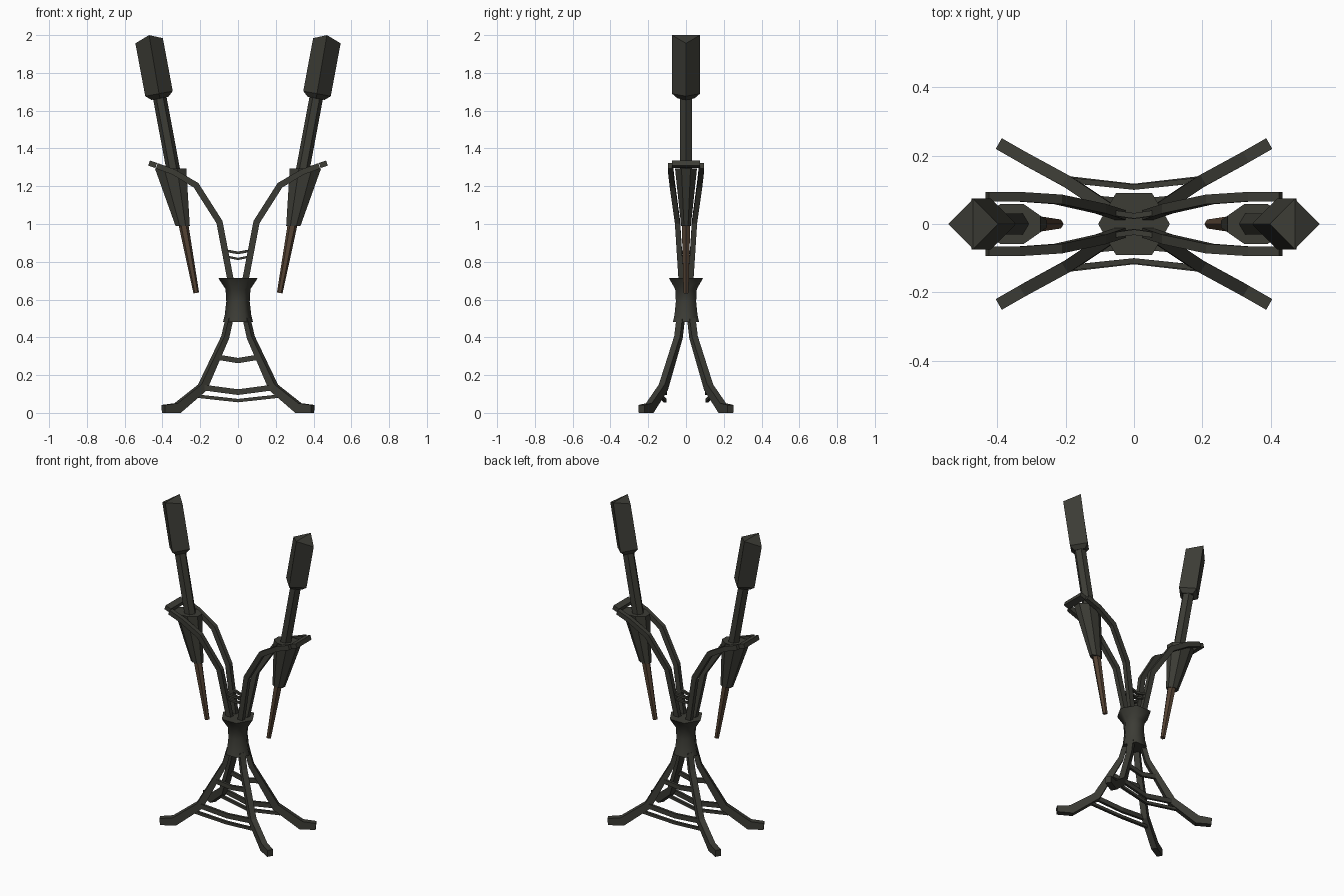
import bpy, bmesh, math
from mathutils import Vector

cube = bpy.data.objects.get("Cube")
if cube:
    bpy.data.objects.remove(cube)


def material(name, rgb):
    m = bpy.data.materials.new(name)
    m.use_nodes = True
    m.diffuse_color = (*rgb, 1)
    bsdf = m.node_tree.nodes["Principled BSDF"]
    bsdf.inputs["Base Color"].default_value = (*rgb, 1)
    bsdf.inputs["Roughness"].default_value = 0.8
    return m


iron = material("dark_iron", (0.045, 0.045, 0.036))
wood = material("brown_wood", (0.09, 0.056, 0.034))


def finish(bm, name, mat):
    bmesh.ops.recalc_face_normals(bm, faces=bm.faces)
    me = bpy.data.meshes.new(name)
    bm.to_mesh(me)
    bm.free()
    me.materials.append(mat)
    ob = bpy.data.objects.new(name, me)
    bpy.context.collection.objects.link(ob)
    return ob


def skin(rings):
    """Join equal rings of points into a capped solid."""
    bm = bmesh.new()
    loops = [[bm.verts.new(p) for p in r] for r in rings]
    n = len(loops[0])
    for a, b in zip(loops, loops[1:]):
        for i in range(n):
            j = (i + 1) % n
            bm.faces.new((a[i], a[j], b[j], b[i]))
    bm.faces.new(loops[0])
    bm.faces.new(loops[-1])
    return bm, loops


def strip(name, path, side, width, heights):
    """Sweep a rectangular bar along a path; side is its width direction."""
    pts = [Vector(p) for p in path]
    side = Vector(side).normalized()
    rings = []
    for i, p in enumerate(pts):
        t = Vector()
        if i > 0:
            t += (p - pts[i - 1]).normalized()
        if i < len(pts) - 1:
            t += (pts[i + 1] - p).normalized()
        up = side.cross(t).normalized() * heights[i] / 2
        w = side * width / 2
        ring = [p + w + up, p - w + up, p - w - up, p + w - up]
        for v in ring:
            v.z = max(v.z, 0)
        rings.append(ring)
    return finish(skin(rings)[0], name, iron)


def tube(rows, sides, turn=0.0, tilt=0.0):
    """Rings of (x, z, radius x, radius y), tilted about y."""
    rings = []
    for x, z, rx, ry in rows:
        ring = []
        for k in range(sides):
            a = math.tau * k / sides + turn
            u = rx * math.cos(a)
            ring.append((x + u * math.cos(tilt), ry * math.sin(a), z - u * math.sin(tilt)))
        rings.append(ring)
    return skin(rings)


# Six-sided collar
bm, _ = tube([(0, z, r, r) for z, r in
              ((0.48, 0.08), (0.52, 0.07), (0.59, 0.062), (0.655, 0.066), (0.715, 0.105))], 6)
collar = finish(bm, "collar", iron)
bpy.context.view_layer.objects.active = collar
collar.select_set(True)
bpy.ops.object.shade_smooth_by_angle(angle=math.radians(63))
collar.select_set(False)

# Legs, arms and cross bars, mirrored on both axes
for fb, sy in (("front", -1), ("back", 1)):
    for lr, sx in (("left", 1), ("right", -1)):
        leg = [(0.045, 0.028, 0.50), (0.068, 0.04, 0.40), (0.188, 0.12, 0.135),
               (0.32, 0.192, 0.025), (0.395, 0.235, 0.021)]
        strip(f"{fb}_{lr}_leg", [(sx * x, sy * y, z) for x, y, z in leg],
              (-0.5 * sx, 0.87 * sy, 0), 0.036, [0.028, 0.03, 0.045, 0.055, 0.042])
        arm = [(0.035, 0.024, 0.68), (0.098, 0.045, 1.01), (0.222, 0.072, 1.205),
               (0.34, 0.08, 1.275), (0.43, 0.08, 1.308)]
        strip(f"{fb}_{lr}_arm", [(sx * x, sy * y, z) for x, y, z in arm],
              (0, 1, 0), 0.028, [0.034, 0.034, 0.034, 0.03, 0.03])
    # side x, side y, side z, middle y, drop, bar height
    bars = {"upper_leg_bar": (0.11, 0.075, 0.295, 0.065, 0.018, 0.028),
            "middle_leg_bar": (0.19, 0.128, 0.135, 0.108, 0.025, 0.03),
            "lower_leg_bar": (0.21, 0.134, 0.088, 0.11, 0.023, 0.018),
            "upper_arm_wire": (0.07, 0.034, 0.86, 0.024, 0.013, 0.014),
            "lower_arm_wire": (0.063, 0.032, 0.828, 0.022, 0.013, 0.012)}
    for name, (x, y, z, ym, drop, h) in bars.items():
        path = [(-x, sy * y, z), (0, sy * ym, z - drop), (x, sy * y, z)]
        strip(f"{fb}_{name}", path, (0, 1, 0), 0.016, [h] * 3)

# Torches with their holders
TILT = math.atan(0.187)


def axis_row(z, r):
    return (0.22 + 0.187 * (z - 0.63), z, r, r)


for lr, sx in (("left", 1), ("right", -1)):
    def mirrored(rows):
        return [(sx * x, z, rx, ry) for x, z, rx, ry in rows]

    # Rim joining the arm ends
    strip(f"{lr}_holder_rim", [(sx * 0.452, -0.075, 1.316), (sx * 0.452, 0.075, 1.316)],
          (sx, 0, 0.33), 0.04, [0.028] * 2)

    bm, _ = tube(mirrored([(0.293, 0.99, 0.041, 0.028), (0.357, 1.295, 0.09, 0.063)]),
                 8, math.pi / 8)
    finish(bm, f"{lr}_holder_cup", iron)

    bm, _ = tube(mirrored([axis_row(0.635, 0.015), axis_row(1.0, 0.026)]),
                 6, 0, TILT * sx)
    finish(bm, f"{lr}_torch_handle", wood)

    bm, _ = tube(mirrored([axis_row(1.2, 0.036), axis_row(1.68, 0.036)]),
                 6, 0, TILT * sx)
    finish(bm, f"{lr}_torch_shaft", iron)

    # Diamond-section head with a ridge across the top
    bm, loops = tube(mirrored([axis_row(1.665, 0.045), axis_row(1.69, 0.074),
                               axis_row(1.97, 0.074)]), 4, 0, TILT * sx)
    ridge = [loops[-1][1], loops[-1][3]]
    for v in ridge:
        v.co.z = 2.0
    bmesh.ops.connect_verts(bm, verts=ridge)
    finish(bm, f"{lr}_torch_head", iron)
